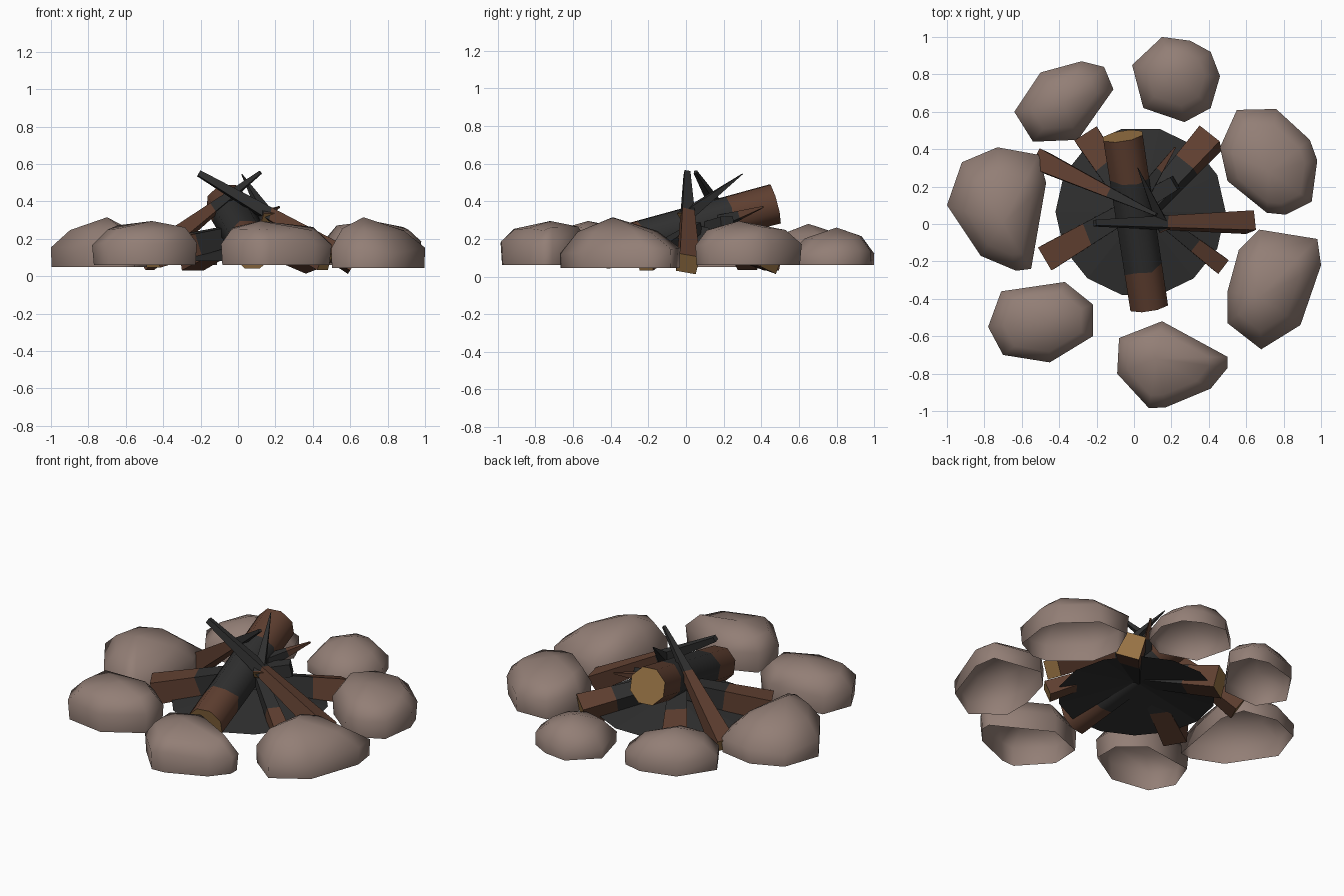
import bpy, bmesh, math, random
from mathutils import Vector

if "Cube" in bpy.data.objects:
    bpy.data.objects.remove(bpy.data.objects["Cube"])

random.seed(4)


def material(name, rgb):
    m = bpy.data.materials.new(name)
    m.diffuse_color = (*rgb, 1)
    m.use_nodes = True
    m.node_tree.nodes["Principled BSDF"].inputs["Base Color"].default_value = m.diffuse_color
    return m


STONE = material("stone", (0.29, 0.21, 0.18))
BARK = material("bark", (0.115, 0.05, 0.03))
CHAR = material("charcoal", (0.029, 0.029, 0.029))
WOOD = material("cut_wood", (0.32, 0.175, 0.06))


def finish(bm, name, mats, smooth_angle=None):
    me = bpy.data.meshes.new(name)
    bm.to_mesh(me)
    bm.free()
    for m in mats:
        me.materials.append(m)
    ob = bpy.data.objects.new(name, me)
    bpy.context.collection.objects.link(ob)
    if smooth_angle:
        bpy.ops.object.select_all(action='DESELECT')
        ob.select_set(True)
        bpy.context.view_layer.objects.active = ob
        bpy.ops.object.shade_smooth_by_angle(angle=math.radians(smooth_angle))
    return ob


def bridge(bm, a, b, mat=0):
    n = len(a)
    for i in range(n):
        f = bm.faces.new((a[i], a[(i + 1) % n], b[(i + 1) % n], b[i]))
        f.material_index = mat


# ring profiles: (scale towards peak, fraction of height)
PEAKED = ((0.99, 0), (1.0, 0.34), (0.66, 0.74))
BOXY = ((0.97, 0), (1.0, 0.5), (0.74, 0.84))


def stone(name, outline, peak, z0, profile):
    """Boulder with an open underside; rings of the outline close in on the peak."""
    bm = bmesh.new()
    px, py, pz = peak
    h = pz - z0
    rings = []
    for s, k in profile:
        ring = []
        for x, y in outline:
            z = z0 + h * k
            if k > 0:
                z += random.uniform(-0.06, 0.06) * h
            ring.append(bm.verts.new((px + (x - px) * s, py + (y - py) * s, z)))
        rings.append(ring)
    for a, b in zip(rings, rings[1:]):
        bridge(bm, a, b)
    top = bm.verts.new(peak)
    last = rings[-1]
    for i in range(len(last)):
        bm.faces.new((last[i], last[(i + 1) % len(last)], top))
    finish(bm, name, [STONE], 75)


def log(name, base, tip, r0, r1, sides, burns, turn=0.0):
    """Tapered log; burns are the fractions where bark and charcoal swap."""
    bm = bmesh.new()
    base, tip = Vector(base), Vector(tip)
    axis = tip - base
    q = axis.to_track_quat('Z', 'Y')
    stops = [0] + list(burns) + [1]
    rings = []
    for t in stops:
        ring = []
        for i in range(sides):
            a = 2 * math.pi * i / sides + turn
            # ragged edge on the burn line
            u = t + (random.uniform(-0.02, 0.02) if 0 < t < 1 else 0)
            r = r0 + (r1 - r0) * u
            ring.append(bm.verts.new(base + axis * u + q @ Vector(
                (r * math.cos(a), r * math.sin(a), 0))))
        rings.append(ring)
    for k in range(len(rings) - 1):
        bridge(bm, rings[k], rings[k + 1], k % 2)
    bm.faces.new(rings[0][::-1]).material_index = 2
    end = bm.faces.new(rings[-1])
    end.material_index = 2 if len(burns) == 2 else 1
    finish(bm, name, [BARK, CHAR, WOOD], 60)


# ring of stones (outlines anticlockwise)
stone("stone_back", [(.15, 1), (-.01, .85), (.05, .62), (.27, .545), (.41, .62),
                     (.46, .79), (.41, .92), (.30, .98)], (.22, .80, .26), .06, PEAKED)
stone("stone_back_left", [(-.28, .87), (-.50, .81), (-.64, .60), (-.54, .44), (-.30, .45),
                          (-.11, .72), (-.16, .84)], (-.38, .65, .28), .06, PEAKED)
stone("stone_left", [(-.73, .41), (-.92, .33), (-1, .10), (-.82, -.17), (-.63, -.25),
                     (-.55, -.24), (-.47, .22), (-.51, .37)], (-.70, .0, .315), .05, PEAKED)
stone("stone_front_left", [(-.37, -.31), (-.71, -.36), (-.78, -.55), (-.70, -.70),
                           (-.45, -.74), (-.22, -.60), (-.22, -.43)],
      (-.46, -.52, .295), .06, BOXY)
stone("stone_front", [(.15, -.52), (-.08, -.61), (-.09, -.80), (.08, -.985), (.17, -.98),
                      (.41, -.88), (.50, -.77), (.50, -.71)], (.12, -.72, .295), .06, BOXY)
stone("stone_front_right", [(.67, -.03), (.56, -.14), (.50, -.36), (.50, -.53), (.68, -.67),
                            (.89, -.54), (1, -.22), (.98, -.08)],
      (.67, -.39, .315), .045, PEAKED)
stone("stone_back_right", [(.55, .61), (.46, .41), (.50, .23), (.71, .06), (.81, .05),
                           (.95, .12), (.98, .34), (.94, .45), (.76, .615)],
      (.72, .28, .295), .06, BOXY)

# ash bed: shallow open mound
bm = bmesh.new()
centre = bm.verts.new((.035, .065, .17))
rim = [bm.verts.new((.035 + .455 * math.cos(a), .065 + .455 * math.sin(a), .08))
       for a in (2 * math.pi * i / 14 for i in range(14))]
for i in range(14):
    bm.faces.new((rim[i], rim[(i + 1) % 14], centre))
finish(bm, "ash_bed", [CHAR])

# large log burnt through the middle
log("large_log", (.08, -.44, .14), (-.06, .47, .385), .11, .115, 8, (.23, .75), .39)

# square-cut tapered logs leaning inwards to charred tips
Q = math.pi / 4
log("leaning_log_right", (.62, .01, .067), (-.21, .005, .55), .076, .022, 4, (.54,), Q + .2)
log("leaning_log_left", (-.50, .34, .08), (.12, .05, .555), .08, .012, 4, (.62,), Q)
log("low_log_front_right", (.465, -.22, .075), (.10, .06, .26), .065, .04, 4, (.42,), Q)
log("low_log_left", (-.465, -.18, .115), (.22, .22, .28), .1, .055, 4, (.32,), Q)
log("low_log_back_right", (.41, .46, .10), (.04, .05, .22), .1, .065, 4, (.35,), Q + .3)
log("low_log_back_left", (-.25, .47, .10), (.05, .0, .24), .1, .065, 4, (.34,), Q)

# thin charred splinters
log("upright_splinter", (.16, -.02, .31), (.02, .30, .545), .045, .003, 4, (.02,), Q)
log("side_splinter", (.22, .41, .37), (.02, .12, .27), .006, .06, 4, (.40,), Q)
